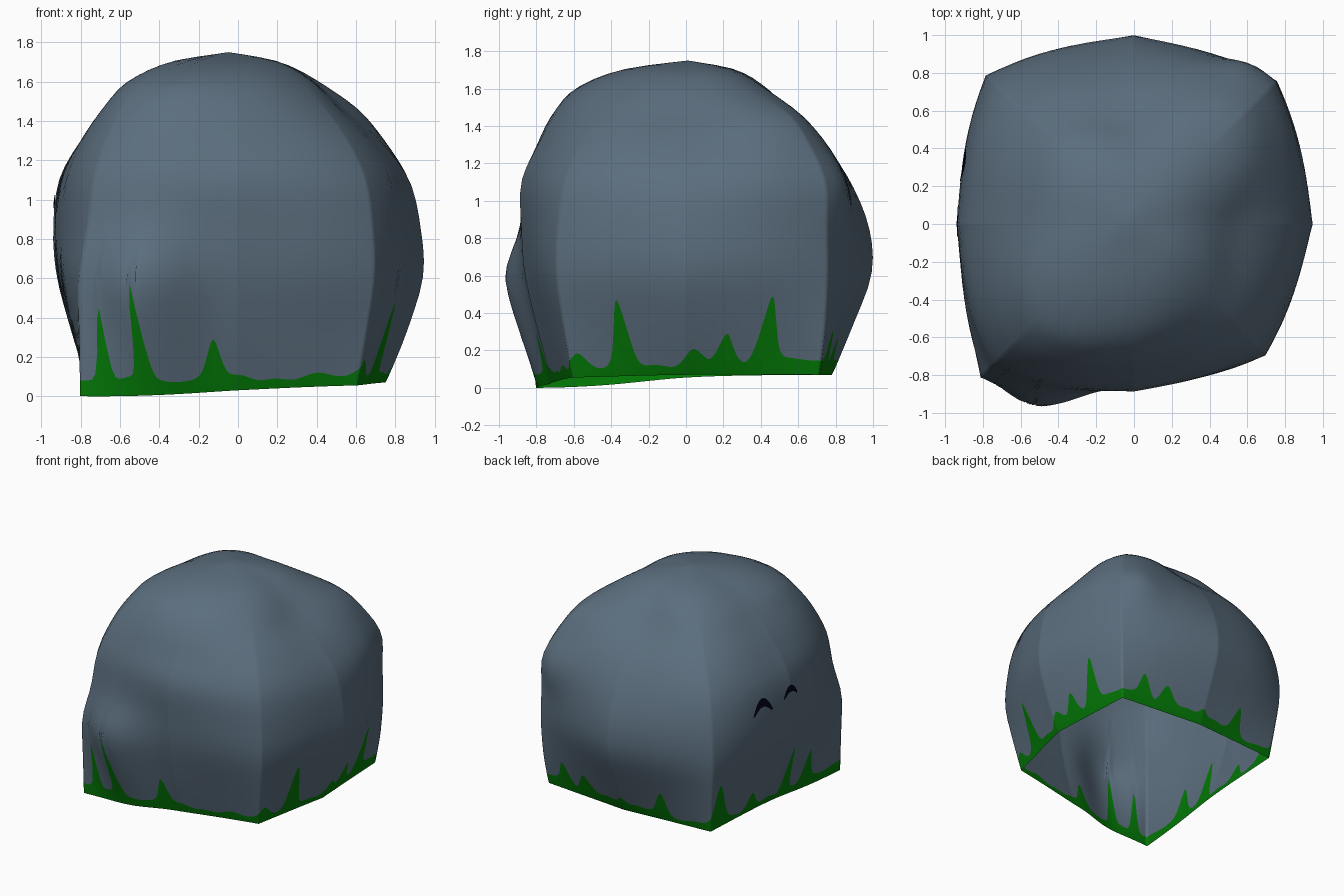
import bpy, math
from mathutils import Vector

if "Cube" in bpy.data.objects:
    bpy.data.objects.remove(bpy.data.objects["Cube"])

# Radius at eight compass directions (E, NE, N, NW, W, SW, S, SE) for each height,
# then how straight the sides run between the corners
LEVELS = [
    (0.00, (.75, 1.01, .78, 1.03, .76, 1.13, .71, .86), 1.0),
    (0.30, (.85, 1.05, .88, 1.07, .84, 1.13, .79, .92), .9),
    (0.60, (.94, 1.07, .99, 1.11, .92, 1.13, .86, .98), .65),
    (0.85, (.93, 1.06, .98, 1.09, .94, 1.08, .88, .97), .5),
    (1.10, (.87, 1.04, .88, 1.01, .91, 1.04, .88, .92), .4),
    (1.30, (.72, .93, .74, .87, .80, .95, .79, .79), .3),
    (1.46, (.54, .78, .56, .70, .67, .84, .70, .63), .2),
    (1.60, (.39, .50, .42, .53, .52, .68, .56, .46), 0),
    (1.70, (.22, .27, .26, .31, .31, .40, .33, .27), 0),
    (1.75, (0,) * 8, 0),
]
HEIGHTS = [level[0] for level in LEVELS]
RIM_LIFT = (.07, .07, .07, .07, .055, 0, .03, .055)
# Moss spikes: direction in degrees, tip height, width in degrees
SPIKES = [(3, .22, 4), (15, .29, 3.5), (29, .49, 3), (55, .31, 3), (67, .27, 4), (90, .2, 4),
          (113, .32, 3), (139, .44, 3), (160, .24, 4), (188, .46, 3), (205, .33, 3),
          (230, .47, 1.2), (240, .57, 1.4), (261, .29, 3.5), (335, .47, 3.2), (318, .2, 4)]


def material(name, rgb):
    m = bpy.data.materials.new(name)
    m.diffuse_color = (*rgb, 1)
    m.use_nodes = True
    m.node_tree.nodes["Principled BSDF"].inputs["Base Color"].default_value = m.diffuse_color
    return m


stone = material("slate_grey", (.104, .154, .205))
moss = material("moss_green", (.001, .19, .002))
dark = material("dark_navy", (.001, .001, .008))


def cubic(p0, p1, p2, p3, t):
    return p1 + .5 * t * (p2 - p0 + t * (2*p0 - 5*p1 + 4*p2 - p3 + t * (3*(p1 - p2) + p3 - p0)))


def around(values, angle, straight=0):
    """Value at an angle: a smooth curve, mixed with straight runs between the corners."""
    f = (angle / (math.pi / 4)) % 8
    i = int(f)
    round_r = cubic(*(values[(i + k) % 8] for k in (-1, 0, 1, 2)), f - i)
    if not straight:
        return round_r
    b = (f - i) * math.pi / 4
    flat_r = math.sin(math.pi / 4) / (math.sin(math.pi / 4 - b) / values[i]
                                      + math.sin(b) / values[(i + 1) % 8])
    return round_r + (flat_r - round_r) * straight


def along(values, v):
    n = len(values) - 1
    i = min(int(v), n - 1)
    return cubic(*(values[max(0, min(n, i + k))] for k in (-1, 0, 1, 2)), v - i)


def apart(angle, degrees):
    return (math.degrees(angle) - degrees + 180) % 360 - 180


def surface(angle, v, rings=None):
    """Point on the boulder; v counts the height levels."""
    z = along(HEIGHTS, v)
    r = along(rings or [around(rs, angle, s) for _, rs, s in LEVELS], v)
    # pushed-out front left edge and back right corner
    fade = .25 if z > .56 else .55
    r += .12 * math.exp(-(apart(angle, 242) / 12)**2 - ((z - .56) / fade)**2)
    r += .04 * math.exp(-(apart(angle, 54) / 9)**2 - ((z - 1.08) / .2)**2)
    z += around(RIM_LIFT, angle) * max(0, 1 - v)
    peak = max(0, (v - 7) / 2)**2
    return Vector((r * math.cos(angle) - .05 * peak, r * math.sin(angle) + .01 * peak, z))


def moss_height(angle):
    base = .135 + .03 * math.cos(angle - 1) + .012 * math.sin(11 * angle) + .008 * math.sin(23 * angle)
    return max([base] + [base + (h - base) * math.exp(-abs(apart(angle, a) / w)**1.7)
                         for a, h, w in SPIKES])


def make(name, verts, faces, mats, indices):
    me = bpy.data.meshes.new(name)
    me.from_pydata(verts, [], faces)
    for m in mats:
        me.materials.append(m)
    for p, i in zip(me.polygons, indices):
        p.material_index = i
        p.use_smooth = True
    me.update()
    ob = bpy.data.objects.new(name, me)
    bpy.context.collection.objects.link(ob)
    return ob


# Boulder shell, open underneath; one ring of edges follows the moss line
COLS, LOW, HIGH = 480, 5, 28
top = len(LEVELS) - 1
rows = LOW + HIGH
verts, faces, idx = [], [], []
for c in range(COLS):
    a = 2 * math.pi * c / COLS
    rings = [around(rs, a, s) for _, rs, s in LEVELS]
    lift = around(RIM_LIFT, a)
    h = moss_height(a)
    vm = max(.12, (h - lift) / (.3 - lift)) if h < .3 else h / .3
    for r in range(rows):
        if r <= LOW:
            v = vm * r / LOW
        else:
            v = vm + (top - vm) * (r - LOW) / HIGH
        verts.append(surface(a, v, rings))
verts.append(surface(0, top))
for c in range(COLS):
    p, q = c * rows, ((c + 1) % COLS) * rows
    for r in range(rows - 1):
        faces.append((p + r, q + r, q + r + 1, p + r + 1))
        idx.append(1 if r < LOW else 0)
    faces.append((p + rows - 1, q + rows - 1, len(verts) - 1))
    idx.append(0)
make("boulder", verts, faces, [stone, moss], idx)


# Two dark crescent marks laid on the left side
def crescent(name, y0, z0, half, rise, thick):
    n, vs = 20, []
    for i in range(n + 1):
        s = 2 * i / n - 1
        for cut in (0, thick):
            y = y0 - half * s
            z = z0 - rise / 2 + rise * (1 - s * s) - cut * math.sqrt(1 - s * s)
            a = math.atan2(y, -.94)
            p = surface(a, 3 + (z - .85) / .25)
            vs.append(p + Vector((math.cos(a), math.sin(a), .1)) * .006)
    fs = [(2*i, 2*i + 1, 2*i + 3, 2*i + 2) for i in range(n)]
    make(name, vs, fs, [dark], [0] * n)


crescent("large_mark", .33, .965, .11, .11, .065)
crescent("small_mark", .01, .98, .085, .08, .05)
